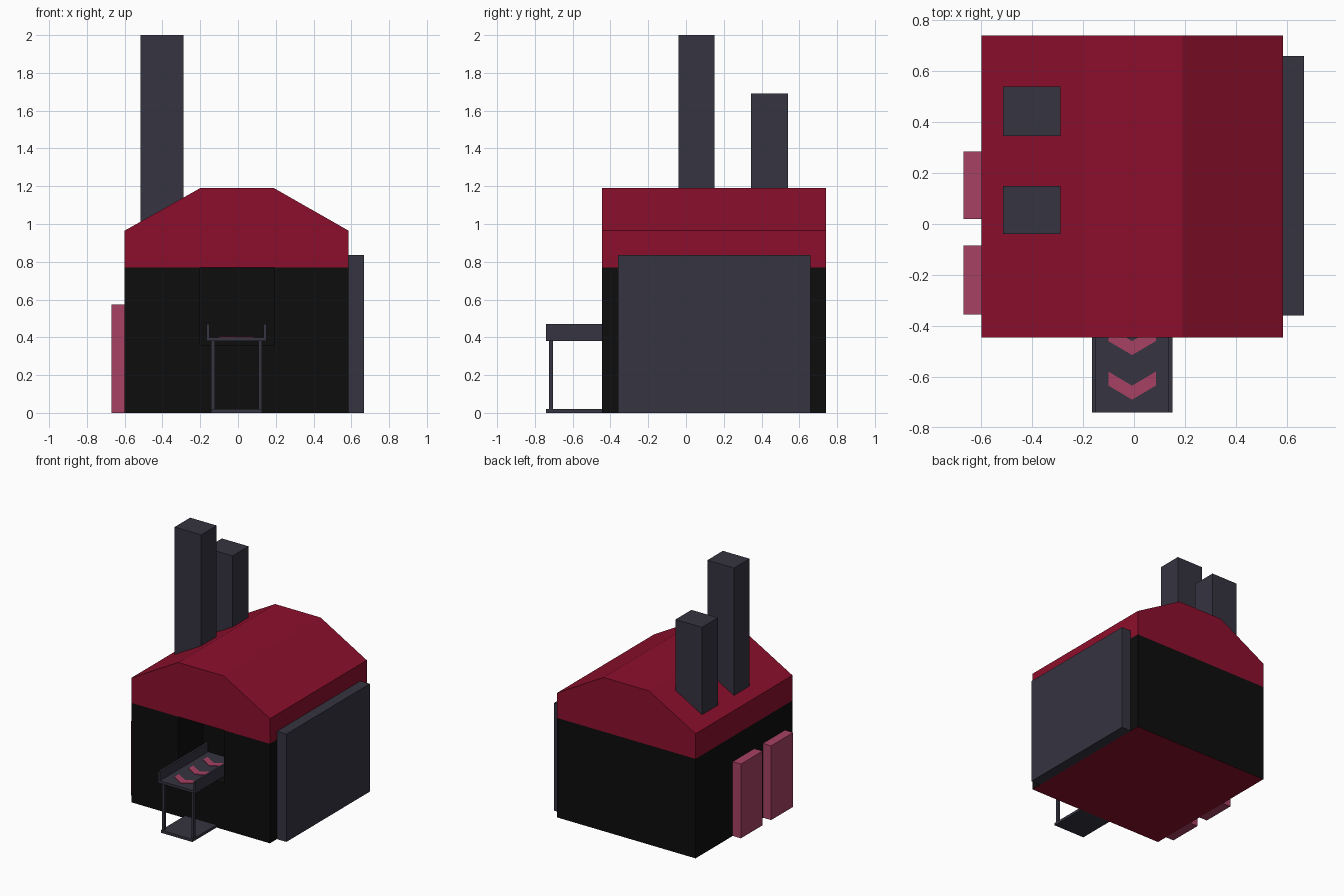
import bpy, bmesh
from mathutils import Vector

if "Cube" in bpy.data.objects:
    bpy.data.objects.remove(bpy.data.objects["Cube"])


def material(name, r, g, b):
    m = bpy.data.materials.new(name)
    m.diffuse_color = (r, g, b, 1)
    m.use_nodes = True
    m.node_tree.nodes["Principled BSDF"].inputs["Base Color"].default_value = m.diffuse_color
    return m


RED = material("deep red", 0.262, 0.0048, 0.025)
BLACK = material("black", 0.004, 0.004, 0.004)
SLATE = material("dark slate", 0.036, 0.034, 0.052)
PINK = material("dusty pink", 0.38, 0.053, 0.124)


def finish(name, bm, *mats):
    bmesh.ops.recalc_face_normals(bm, faces=bm.faces)
    me = bpy.data.meshes.new(name)
    bm.to_mesh(me)
    bm.free()
    for m in mats:
        me.materials.append(m)
    ob = bpy.data.objects.new(name, me)
    bpy.context.collection.objects.link(ob)
    return ob


def box_bm(x0, x1, y0, y1, z0, z1):
    bm = bmesh.new()
    bmesh.ops.create_cube(bm, size=1)
    for v in bm.verts:
        v.co = Vector((x1 if v.co.x > 0 else x0,
                       y1 if v.co.y > 0 else y0,
                       z1 if v.co.z > 0 else z0))
    return bm


def box(name, mat, *dims):
    return finish(name, box_bm(*dims), mat)


def prism(name, mat, outline, offset):
    """Extrude a planar outline by an offset vector."""
    bm = bmesh.new()
    f = bm.faces.new([bm.verts.new(p) for p in outline])
    ext = bmesh.ops.extrude_face_region(bm, geom=[f], use_keep_orig=True)
    new = [e for e in ext["geom"] if isinstance(e, bmesh.types.BMVert)]
    bmesh.ops.translate(bm, verts=new, vec=offset)
    return finish(name, bm, mat)


L, R, F, B = -0.60, 0.585, -0.445, 0.74   # building footprint
EAVE = 0.77
CX = -0.0075                              # building centre line

# Walls: open-topped box with a recessed opening for the conveyor
bm = box_bm(L, R, F, B, 0, EAVE)
for co, no in (((-0.2, 0, 0), (1, 0, 0)), ((0.19, 0, 0), (1, 0, 0)),
               ((0, 0, 0.36), (0, 0, 1))):
    bmesh.ops.bisect_plane(bm, geom=bm.verts[:] + bm.edges[:] + bm.faces[:],
                           plane_co=co, plane_no=no)
top = [f for f in bm.faces if f.calc_center_median().z > EAVE - 0.001]
bmesh.ops.delete(bm, geom=top, context='FACES_ONLY')
door = [f for f in bm.faces if f.calc_center_median().y < F + 0.001
        and abs(f.calc_center_median().x - CX) < 0.1
        and f.calc_center_median().z > 0.4]
ext = bmesh.ops.extrude_face_region(bm, geom=door)
bmesh.ops.translate(bm, vec=(0, 0.305, 0),
                    verts=[e for e in ext["geom"] if isinstance(e, bmesh.types.BMVert)])
bmesh.ops.delete(bm, geom=[f for f in door if f.is_valid], context='FACES_ONLY')
for f in bm.faces:                        # red underside
    f.material_index = 1 if f.calc_center_median().z < 0.001 else 0
finish("walls", bm, BLACK, RED)

# Roof: flat-topped profile run front to back
profile = [(L, EAVE), (R, EAVE), (R, 0.965), (0.19, 1.19), (-0.2, 1.19), (L, 0.965)]
prism("roof", RED, [(x, F, z) for x, z in profile], (0, B - F, 0))

# Chimneys
box("tall_chimney", SLATE, -0.515, -0.288, -0.04, 0.15, 0.9, 2.0)
box("short_chimney", SLATE, -0.515, -0.288, 0.345, 0.54, 0.9, 1.69)

# Side panel and the two doors
box("side_panel", SLATE, R, 0.667, -0.36, 0.66, 0, 0.835)
box("front_side_door", PINK, -0.67, L, -0.355, -0.085, 0, 0.575)
box("back_side_door", PINK, -0.67, L, 0.02, 0.285, 0, 0.575)

# Conveyor: belt, rails, base and legs
Y0, Y1 = -0.74, -0.15
box("conveyor_belt", SLATE, CX - 0.143, CX + 0.143, Y0, Y1, 0.38, 0.40)
box("conveyor_base", SLATE, CX - 0.135, CX + 0.135, Y0, Y1, 0, 0.02)
for side, s in (("left", -1), ("right", 1)):
    xs = sorted((CX + s * 0.143, CX + s * 0.158))
    box(side + "_rail", SLATE, *xs, Y0, Y1, 0.38, 0.47)
    xs = sorted((CX + s * 0.115, CX + s * 0.135))
    box(side + "_front_leg", SLATE, *xs, -0.725, -0.705, 0.02, 0.38)
    box(side + "_back_leg", SLATE, *xs, -0.185, -0.165, 0.02, 0.38)

# Belt arrows
for i in range(3):
    y = -0.69 + 0.175 * i
    pts = [(0, 0), (0.093, 0.055), (0.093, 0.11), (0, 0.055), (-0.093, 0.11), (-0.093, 0.055)]
    prism("belt_arrow_%d" % (i + 1), PINK, [(CX + a, y + b, 0.40) for a, b in pts], (0, 0, 0.004))
